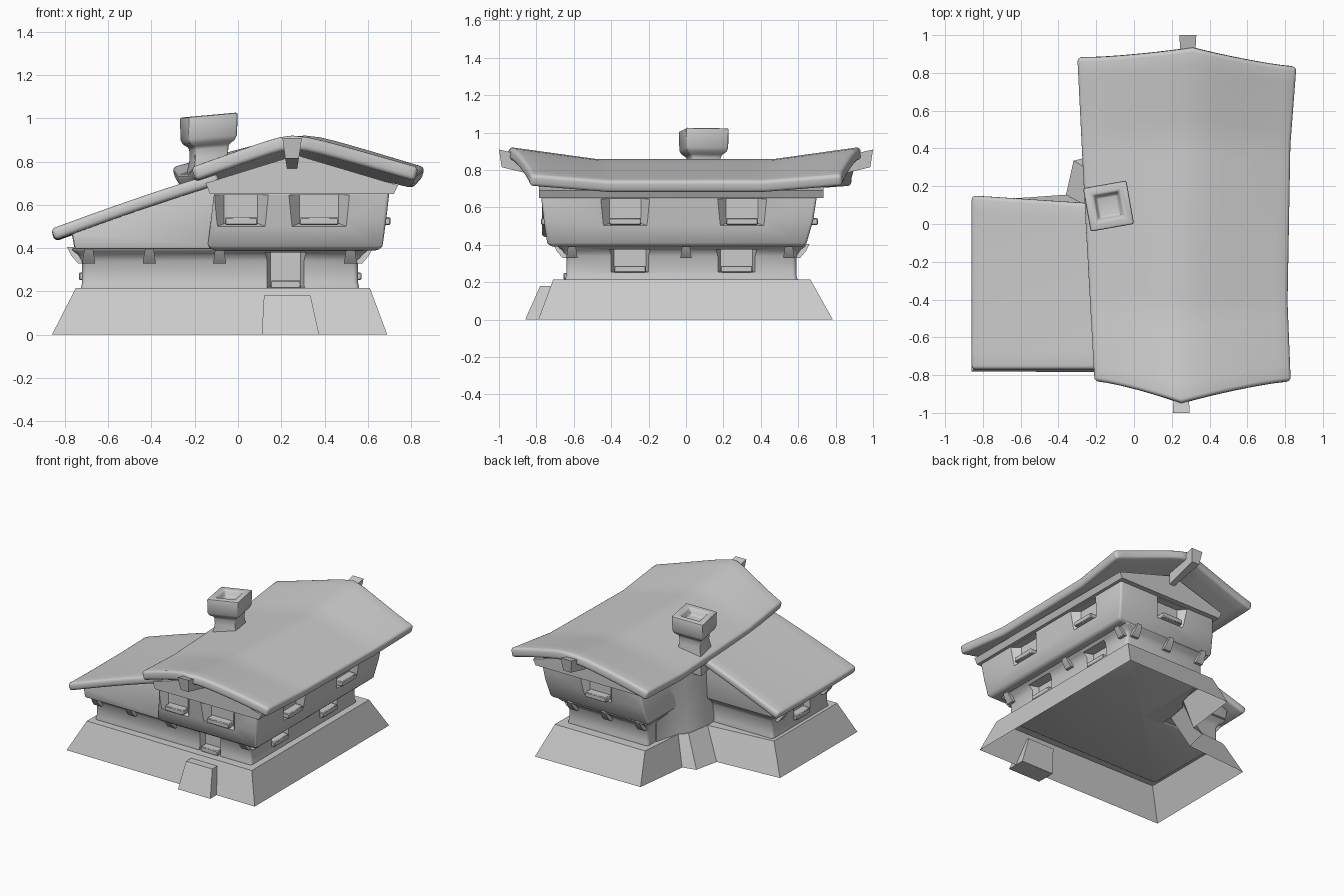
import bpy, bmesh, math
from mathutils import Vector

cube = bpy.data.objects.get("Cube")
if cube:
    bpy.data.objects.remove(cube, do_unlink=True)

clay = bpy.data.materials.new("plain grey")
clay.use_nodes = True
clay.diffuse_color = (0.6, 0.6, 0.6, 1)
clay.node_tree.nodes["Principled BSDF"].inputs["Base Color"].default_value = (0.6, 0.6, 0.6, 1)


def add_object(name, bm):
    bmesh.ops.recalc_face_normals(bm, faces=bm.faces)
    mesh = bpy.data.meshes.new(name)
    bm.to_mesh(mesh)
    bm.free()
    mesh.materials.append(clay)
    ob = bpy.data.objects.new(name, mesh)
    bpy.context.collection.objects.link(ob)
    return ob


def loft_into(bm, rings, capped=True):
    loops = [[bm.verts.new(p) for p in ring] for ring in rings]
    n = len(loops[0])
    for a, b in zip(loops, loops[1:]):
        for i in range(n):
            j = (i + 1) % n
            bm.faces.new((a[i], a[j], b[j], b[i]))
    if capped:
        bm.faces.new(loops[0][::-1])
    bm.faces.new(loops[-1])


def loft(name, rings, capped=True):
    bm = bmesh.new()
    loft_into(bm, rings, capped)
    return add_object(name, bm)


def rect(x0, x1, y0, y1, z):
    return [(x0, y0, z), (x1, y0, z), (x1, y1, z), (x0, y1, z)]


def bevel(ob, width, segments=3, angle=40):
    mod = ob.modifiers.new("soft edges", "BEVEL")
    mod.width, mod.segments = width, segments
    mod.limit_method, mod.angle_limit = "ANGLE", math.radians(angle)


def finish(ob, angle=40):
    bpy.ops.object.select_all(action="DESELECT")
    bpy.context.view_layer.objects.active = ob
    ob.select_set(True)
    for mod in list(ob.modifiers):
        bpy.ops.object.modifier_apply(modifier=mod.name)
    bpy.ops.object.shade_smooth_by_angle(angle=math.radians(angle))


def frame_box(x, y, angle, d0, d1, w, z):
    """Rectangle on a wall: d is the distance out along the wall's normal."""
    n = Vector((math.cos(angle), math.sin(angle), 0))
    t = Vector((-n.y, n.x, 0))
    c = Vector((x, y, z))
    return [c + n * d + t * s for d, s in ((d0, -w), (d1, -w), (d1, w), (d0, w))]


def cut_openings(wall, openings, splay):
    """Cut splayed recesses into a wall and set a sill in each one."""
    bm = bmesh.new()
    for k, (x, y, angle, half, z0, z1) in enumerate(openings):
        n = Vector((math.cos(angle), math.sin(angle), 0))
        t = Vector((-n.y, n.x, 0))
        rings = []
        for depth, grow in ((-0.045, 0), (0.06, splay)):
            c = Vector((x, y, 0)) + n * depth
            low, high = Vector((0, 0, z0 - grow * 0.4)), Vector((0, 0, z1))
            w = t * (half + grow)
            rings.append([c - w + low, c + w + low, c + w + high, c - w + high])
        loft_into(bm, rings)
        sill = loft(f"{wall.name}_sill_{k + 1}",
                    [frame_box(x, y, angle, -0.08, 0.015, half, z) for z in (z0 - 0.008, z0 + 0.028)])
        bevel(sill, 0.005, 1)
        finish(sill)
    cutter = add_object("opening_cutter", bm)
    mod = wall.modifiers.new("openings", "BOOLEAN")
    mod.operation, mod.object, mod.solver = "DIFFERENCE", cutter, "EXACT"
    finish(wall)
    bpy.data.objects.remove(cutter, do_unlink=True)


# Sloping plinth, open underneath
base = [(-0.86, -0.78), (0.69, -0.79), (0.69, 0.785), (-0.17, 0.775),
        (-0.22, 0.36), (-0.32, 0.335), (-0.36, 0.155), (-0.855, 0.12)]
top = [(-0.75, -0.7), (0.61, -0.71), (0.61, 0.665), (-0.13, 0.665),
       (-0.16, 0.32), (-0.21, 0.27), (-0.24, 0.09), (-0.75, 0.04)]
finish(loft("plinth", [[(x, y, 0) for x, y in base],
                       [(x, y, 0.215) for x, y in top]], capped=False), 30)

# Entrance step
finish(loft("entrance_step", [rect(0.11, 0.375, -0.86, -0.72, 0),
                              rect(0.12, 0.335, -0.78, -0.7, 0.18)]))


# Lower storey, flaring out under the jetty
def ell(grow, z):
    x0, x1, y0, y1 = -0.72 - grow, 0.555 + grow, -0.64 - grow, 0.59 + grow
    xi, yi = -0.1 - grow * 0.6, 0.015 + grow * 0.8
    return [(x0, y0, z), (x1, y0, z), (x1, y1, z), (xi, y1, z), (xi, yi, z), (x0, yi, z)]


RIGHT, BACK, LEFT, FRONT = (math.radians(a) for a in (0, 90, 180, 270))
lower = loft("lower_storey", [ell(0.01, 0.2), ell(0, 0.24), ell(0, 0.34), ell(0.02, 0.37), ell(0.06, 0.4)])
bevel(lower, 0.02)
finish(lower)
cut_openings(lower, [
    (0.555, -0.3, RIGHT, 0.085, 0.26, 0.375),
    (0.555, 0.27, RIGHT, 0.085, 0.26, 0.375),
    (-0.72, -0.33, LEFT, 0.08, 0.26, 0.375),
    (0.22, -0.64, FRONT, 0.07, 0.222, 0.38)], 0.035)

# Upper storey of the main block, leaning outward
upper = loft("upper_storey", [
    rect(-0.12, 0.65, -0.72, 0.63, 0.39), rect(-0.14, 0.668, -0.742, 0.645, 0.41),
    rect(-0.125, 0.685, -0.76, 0.68, 0.53), rect(-0.11, 0.7, -0.775, 0.7, 0.66)])
bevel(upper, 0.025)
finish(upper)
cut_openings(upper, [
    (0.015, -0.76, FRONT, 0.075, 0.515, 0.645),
    (0.375, -0.76, FRONT, 0.09, 0.515, 0.645),
    (0.69, -0.325, RIGHT, 0.085, 0.515, 0.645),
    (0.69, 0.3, RIGHT, 0.085, 0.515, 0.645),
    (0.25, 0.69, BACK, 0.085, 0.515, 0.645)], 0.09)

# Pier filling the inner corner between the main block and the wing
pier = loft("corner_pier", [
    [(-0.24, -0.05, z), (-0.05, -0.05, z), (-0.05, 0.5, z), (-0.11, 0.5, z),
     (x + 0.05, 0.32, z), (x, 0.26, z), (x - 0.03, 0.09, z)]
    for x, z in ((-0.21, 0.2), (-0.19, 0.32), (-0.18, 0.5), (-0.17, 0.72))])
finish(pier, 60)

# Gable under the main roof
gable = [(-0.13, 0.65), (0.72, 0.65), (0.74, 0.69), (0.27, 0.83), (-0.15, 0.7)]
finish(loft("main_gable", [[(x, y, z) for x, z in gable] for y in (-0.785, 0.735)]))

# Upper part of the side wing
wing = [(-0.755, 0.395), (-0.05, 0.395), (-0.05, 0.725), (-0.77, 0.475)]
ob = loft("wing_gable", [[(x, y, z) for x, z in wing] for y in (-0.72, 0.065)])
bevel(ob, 0.012, 2)
finish(ob)

# Brackets carrying the jetty
spots = [(x, -0.64, FRONT) for x in (-0.69, -0.41, -0.085, 0.52)]
spots += [(0.555, y, RIGHT) for y in (-0.61, 0, 0.55)]
spots += [(x, 0.59, BACK) for x in (-0.06, 0.22, 0.5)]
spots += [(-0.72, y, LEFT) for y in (-0.58, -0.05)]
for k, (x, y, angle) in enumerate(spots):
    finish(loft(f"bracket_{k + 1}", [
        frame_box(x, y, angle, -0.03, 0.02, 0.03, 0.33),
        frame_box(x, y, angle, -0.03, 0.05, 0.025, 0.365),
        frame_box(x, y, angle, -0.03, 0.07, 0.018, 0.405)]))


def roof_sheet(name, point, nu, nv, thickness):
    """Curved sheet from a function of u and v, both running from -1 to 1."""
    bm = bmesh.new()
    rows = [[bm.verts.new(point(2 * i / nu - 1, 2 * j / nv - 1)) for i in range(nu + 1)]
            for j in range(nv + 1)]
    for a, b in zip(rows, rows[1:]):
        for i in range(nu):
            bm.faces.new((a[i], a[i + 1], b[i + 1], b[i]))
    ob = add_object(name, bm)
    if ob.data.polygons[0].normal.z < 0:
        ob.data.flip_normals()
    mod = ob.modifiers.new("thickness", "SOLIDIFY")
    mod.thickness, mod.offset = thickness, -1
    bevel(ob, 0.02, 3, 55)
    finish(ob, 60)


# Main roof: sagging ridge, lifted ends, pointed verges
def main_roof(u, v):
    lift = max(0, abs(v) - 0.5) * 2
    left = -0.26 - 0.045 * v
    right = 0.825 + 0.025 * lift + 0.015 * v
    ridge_x = 0.28 + 0.03 * v
    x = ridge_x + (u * (right - ridge_x) if u > 0 else u * (ridge_x - left))
    rise = 1.068 - math.sqrt(u * u + 0.02)
    eave = 0.735 + 0.03 * lift
    z = eave + (0.858 + 0.065 * lift - eave) * rise * 1.08
    y = v * (0.83 + (0.115 if v < 0 else 0.1) * (1 - abs(u)) ** 1.3)
    if v > 0:
        y += 0.05 * v * max(0, -u)
    return x, y, z


roof_sheet("main_roof", main_roof, 16, 20, 0.066)


# Lean-to roof over the wing
def wing_roof(u, v):
    s = (u + 1) / 2
    x = -0.865 + 0.765 * s
    z = 0.483 + 0.262 * s + 0.006 * math.sin(math.pi * s) + 0.006 * v * v
    y = -0.31 + v * 0.46
    if v > 0:
        y -= 0.05 * s * v
    return x, y, z


roof_sheet("wing_roof", wing_roof, 12, 10, 0.056)

# Ridge beam ends poking out under the roof
for name, x, side in (("front_ridge_beam", 0.25, -1), ("back_ridge_beam", 0.285, 1)):
    finish(loft(name, [
        [(x - w * 0.7, side * (y - 0.015), z - 0.05), (x + w * 0.7, side * (y - 0.015), z - 0.05),
         (x + w, side * y, z + 0.045), (x - w, side * y, z + 0.045)]
        for y, z, w in ((0.75, 0.805, 0.03), (1.0, 0.865, 0.045))]))


# Chimney: flared stem, heavy cap and sunken flue
def chimney_ring(half, z):
    turn = math.radians(10)
    pts = []
    for k in range(4):
        a = turn + math.radians(45 + 90 * k)
        dx, dy = half * math.sqrt(2) * math.cos(a), half * math.sqrt(2) * math.sin(a)
        pts.append((-0.135 + dx, 0.095 + dy, z + 0.09 * dx))
    return pts


chimney = loft("chimney", [chimney_ring(h, z) for h, z in (
    (0.1, 0.62), (0.09, 0.75), (0.078, 0.82), (0.08, 0.87), (0.105, 0.89), (0.114, 0.91),
    (0.117, 1.015), (0.07, 1.015), (0.055, 0.97))])
bevel(chimney, 0.01, 2)
finish(chimney)
